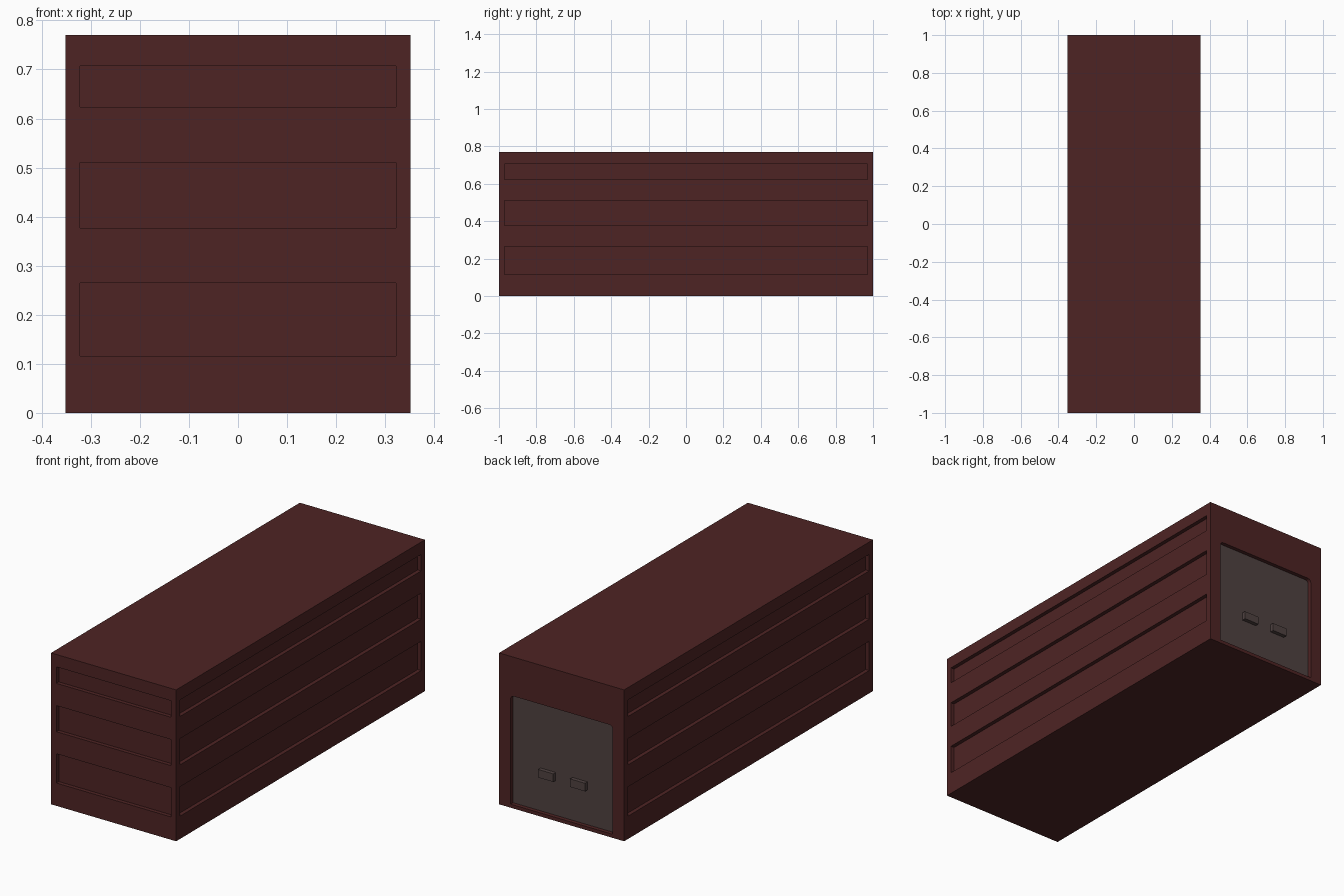
import bpy, bmesh, math

if "Cube" in bpy.data.objects:
    bpy.data.objects.remove(bpy.data.objects["Cube"])

W, L, H = 0.352, 1.0, 0.77      # half width, half length, height
DEPTH = 0.02                    # depth of every recess
BANDS = [(0.116, 0.265), (0.377, 0.51), (0.623, 0.707)]


def material(name, rgb):
    m = bpy.data.materials.new(name)
    m.diffuse_color = (*rgb, 1)
    m.use_nodes = True
    m.node_tree.nodes["Principled BSDF"].inputs["Base Color"].default_value = m.diffuse_color
    return m


RED = material("dark_red", (0.076, 0.0176, 0.0176))
GREY = material("warm_grey", (0.080, 0.054, 0.053))


def finish(name, bm, mat):
    bmesh.ops.recalc_face_normals(bm, faces=bm.faces)
    me = bpy.data.meshes.new(name)
    bm.to_mesh(me)
    bm.free()
    me.materials.append(mat)
    ob = bpy.data.objects.new(name, me)
    bpy.context.collection.objects.link(ob)
    return ob


def box(name, lo, hi, mat):
    bm = bmesh.new()
    bmesh.ops.create_cube(bm, size=1)
    for v in bm.verts:
        for i in range(3):
            v.co[i] = lo[i] if v.co[i] < 0 else hi[i]
    return finish(name, bm, mat)


def door_slab(name, y0, y1, mat, r=0.018):
    """Door outline with small rounded upper corners, extruded along y."""
    w, z0, z1 = 0.287, 0.018, 0.571
    pts = [(-w, z0), (w, z0)]
    for sx, start in ((1, 0), (-1, 90)):
        for i in range(5):
            a = math.radians(start + i * 22.5)
            pts.append((sx * (w - r) + r * math.cos(a), z1 - r + r * math.sin(a)))
    bm = bmesh.new()
    face = bm.faces.new([bm.verts.new((x, y0, z)) for x, z in pts])
    ext = bmesh.ops.extrude_face_region(bm, geom=[face])["geom"]
    for v in ext:
        if isinstance(v, bmesh.types.BMVert):
            v.co.y = y1
    return finish(name, bm, mat)


# Main body
body = box("container_body", (-W, -L, 0), (W, L, H), RED)

# Cutters: three bands on the front and both sides, plus the door opening
cutters = [door_slab("door_cutter", L - DEPTH - 0.005, L + 0.1, RED)]
for z0, z1 in BANDS:
    cutters.append(box("front_cutter", (-0.322, -L - 0.1, z0), (0.322, -L + DEPTH, z1), RED))
    for s in (-1, 1):
        xs = sorted((s * (W - DEPTH), s * (W + 0.1)))
        cutters.append(box("side_cutter", (xs[0], -0.97, z0), (xs[1], 0.97, z1), RED))

for c in cutters:
    c.hide_render = True
    mod = body.modifiers.new("recess", 'BOOLEAN')
    mod.operation = 'DIFFERENCE'
    mod.solver = 'EXACT'
    mod.object = c

# Apply the cuts and remove the helpers
bpy.context.view_layer.update()
graph = bpy.context.evaluated_depsgraph_get()
cut_mesh = bpy.data.meshes.new_from_object(body.evaluated_get(graph))
body.modifiers.clear()
body.data = cut_mesh
for c in cutters:
    bpy.data.objects.remove(c)

# Rear door and its two handles
door_slab("rear_door", L - DEPTH - 0.005, L - DEPTH, GREY)
for side, x0, x1 in (("left", -0.132, -0.047), ("right", 0.047, 0.132)):
    box(side + "_door_handle", (x0, L - DEPTH - 0.003, 0.195), (x1, L, 0.236), GREY)
